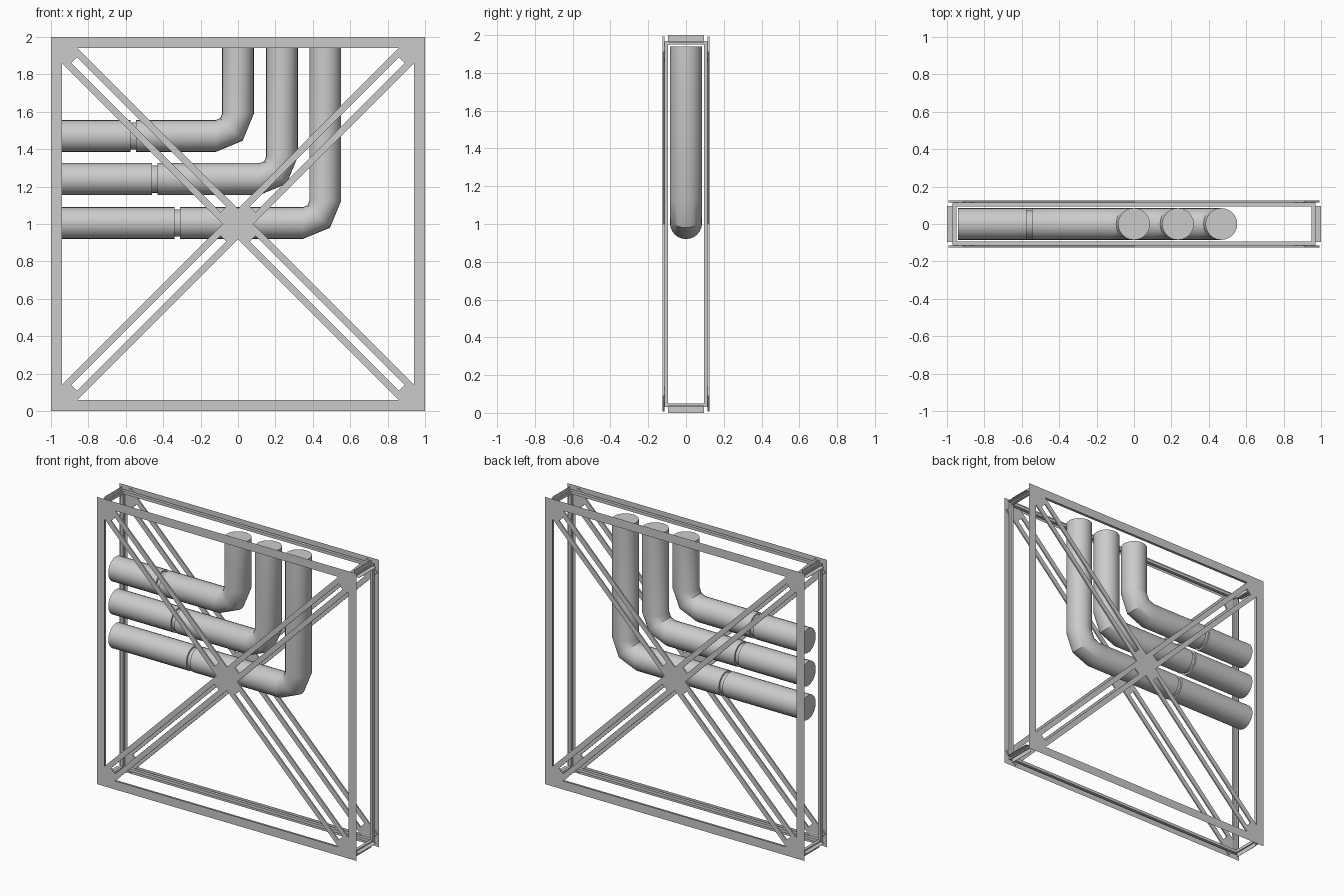
import bpy, bmesh, math
from mathutils import Matrix, Vector

if "Cube" in bpy.data.objects:
    bpy.data.objects.remove(bpy.data.objects["Cube"])


def finish(bm, name, smooth=False):
    me = bpy.data.meshes.new(name)
    bm.to_mesh(me)
    bm.free()
    ob = bpy.data.objects.new(name, me)
    bpy.context.collection.objects.link(ob)
    if smooth:
        bpy.ops.object.select_all(action='DESELECT')
        ob.select_set(True)
        bpy.context.view_layer.objects.active = ob
        bpy.ops.object.shade_smooth_by_angle(angle=math.radians(30))
    return ob


def box(bm, lo, hi, rot=None):
    lo, hi = Vector(lo), Vector(hi)
    m = Matrix.Translation((lo + hi) / 2) @ Matrix.Diagonal((*(hi - lo), 1))
    bmesh.ops.create_cube(bm, size=1, matrix=(rot or Matrix()) @ m)


MID = Matrix.Translation((0, 0, 1))

for side, s in (("front", -1), ("back", 1)):
    # Thin square face plate, mitred at the corners
    bm = bmesh.new()
    rings = [[bm.verts.new((h * a, s * 0.125, 1 + h * b))
              for a, b in ((-1, -1), (1, -1), (1, 1), (-1, 1))] for h in (1, 0.94)]
    for i in range(4):
        j = (i + 1) % 4
        f = [rings[0][i], rings[0][j], rings[1][j], rings[1][i]]
        bm.faces.new(f if s < 0 else f[::-1])
    finish(bm, side + "_face_plate")

    # Bars running behind the face plate
    bm = bmesh.new()
    y0, y1 = sorted((s * 0.094, s * 0.115))
    for k in range(4):
        box(bm, (-0.97, y0, 0.95), (0.97, y1, 0.97),
            MID @ Matrix.Rotation(k * math.pi / 2, 4, 'Y'))
    finish(bm, side + "_inner_bars")

    # Slotted diagonal braces: twin strips joined at the centre and corners
    bm = bmesh.new()
    y0, y1 = sorted((s * 0.115, s * 0.1245))
    for k in range(4):
        rot = MID @ Matrix.Rotation(math.pi / 4 + k * math.pi / 2, 4, 'Y')
        for z0, z1 in ((-0.057, -0.0225), (0.0225, 0.057)):
            box(bm, (0.11, y0, z0), (1.24, y1, z1), rot)
        box(bm, (1.24, y0, -0.057), (1.345, y1, 0.057), rot)
        box(bm, (0.057, y0, -0.057), (0.11, y1, 0.057), rot)
    box(bm, (-0.057, y0, -0.057), (0.057, y1, 0.057),
        MID @ Matrix.Rotation(math.pi / 4, 4, 'Y'))
    finish(bm, side + "_diagonal_brace")

# Depth-wise corner ties with crossed fins
bm = bmesh.new()
for k in range(4):
    rot = MID @ Matrix.Rotation(k * math.pi / 2, 4, 'Y')
    box(bm, (0.95, -0.115, 0.95), (0.97, 0.115, 0.97), rot)
    box(bm, (0.959, -0.095, 0.97), (0.961, 0.095, 1.0), rot)
    box(bm, (0.97, -0.095, 0.959), (1.0, 0.095, 0.961), rot)
finish(bm, "corner_ties")


# Bent pipes with a narrow joint groove
def pipe(name, px, pz, groove, r=0.085, bend=0.12, n=24):
    # each station: x, z, tangent angle, radius
    st = [(-0.94, pz, 0, r)]
    for dx, rr in ((-0.014, r), (-0.014, r - 0.012), (0.014, r - 0.012), (0.014, r)):
        st.append((groove + dx, pz, 0, rr))
    for a in (0, math.pi / 4, math.pi / 2):
        st.append((px - bend + bend * math.sin(a),
                   pz + bend - bend * math.cos(a), a, r))
    st.append((px, 1.94, math.pi / 2, r))
    bm = bmesh.new()
    loops = []
    for x, z, a, rr in st:
        # widen the mitre ring only by its normal direction
        loops.append([bm.verts.new((x - math.sin(a) * rr * math.cos(t),
                                    rr * math.sin(t),
                                    z + math.cos(a) * rr * math.cos(t)))
                      for t in (2 * math.pi * i / n for i in range(n))])
    for p, q in zip(loops, loops[1:]):
        for i in range(n):
            j = (i + 1) % n
            bm.faces.new((p[i], p[j], q[j], q[i]))
    bm.faces.new(loops[0])
    bm.faces.new(loops[-1])
    bmesh.ops.recalc_face_normals(bm, faces=bm.faces[:])
    finish(bm, name, True)


pipe("upper_pipe", 0.0, 1.47, -0.56)
pipe("middle_pipe", 0.235, 1.24, -0.445)
pipe("lower_pipe", 0.467, 1.005, -0.325)
